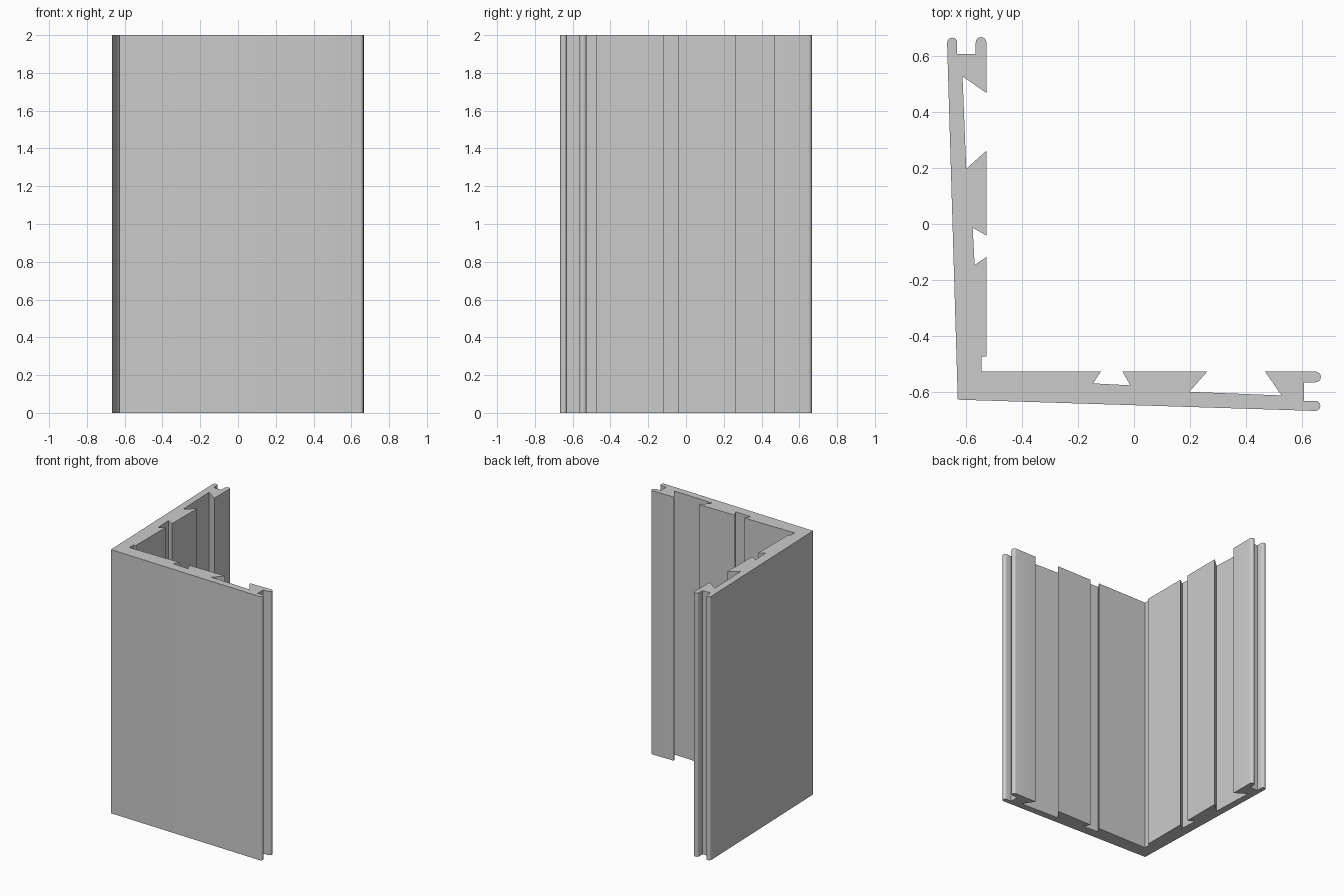
import bpy, bmesh, math

cube = bpy.data.objects.get("Cube")
if cube:
    bpy.data.objects.remove(cube, do_unlink=True)

HEIGHT = 2.0
INNER = -0.526


def round_tip(end, high, low, steps=8):
    """Half-round prong end pointing along +x, running from high to low."""
    r, mid = (high - low) / 2, (high + low) / 2
    angles = [math.pi * (0.5 - i / steps) for i in range(steps + 1)]
    return [(end - r + r * math.cos(a), mid + r * math.sin(a)) for a in angles]


# One wall, from the inside corner out to the two prongs
wall = [
    (-0.118, INNER), (-0.146, -0.568), (-0.013, -0.575), (-0.041, INNER),  # small dovetail
    (0.261, INNER), (0.197, -0.598), (0.526, -0.611), (0.467, INNER),      # large dovetail
]
wall += round_tip(0.666, INNER, -0.564)
wall += [(0.606, -0.564), (0.606, -0.63)]                                  # end groove
wall += round_tip(0.664, -0.63, -0.666)

# Second wall is the first one mirrored across the diagonal
mirrored = [(y, x) for x, y in reversed(wall)]
outer_corner = [(-0.628, -0.626)]
inner_notch = [(INNER, -0.473), (-0.543, -0.473), (-0.543, INNER)]
profile = wall + outer_corner + mirrored + inner_notch

# Extrude the profile upwards
bm = bmesh.new()
base = bm.faces.new([bm.verts.new((x, y, 0)) for x, y in profile])
top = bmesh.ops.extrude_face_region(bm, geom=[base], use_keep_orig=True)["geom"]
bmesh.ops.translate(bm, vec=(0, 0, HEIGHT),
                    verts=[v for v in top if isinstance(v, bmesh.types.BMVert)])
bmesh.ops.recalc_face_normals(bm, faces=bm.faces)
mesh = bpy.data.meshes.new("corner_profile")
bm.to_mesh(mesh)
bm.free()

corner = bpy.data.objects.new("corner_profile", mesh)
bpy.context.collection.objects.link(corner)

# Plain grey material
grey = bpy.data.materials.new("grey")
grey.use_nodes = True
colour = (0.6, 0.6, 0.6, 1)
grey.diffuse_color = colour
grey.node_tree.nodes["Principled BSDF"].inputs["Base Color"].default_value = colour
mesh.materials.append(grey)

# Smooth prong tips, sharp everywhere else
bpy.context.view_layer.objects.active = corner
corner.select_set(True)
bpy.ops.object.shade_smooth_by_angle(angle=math.radians(30))
